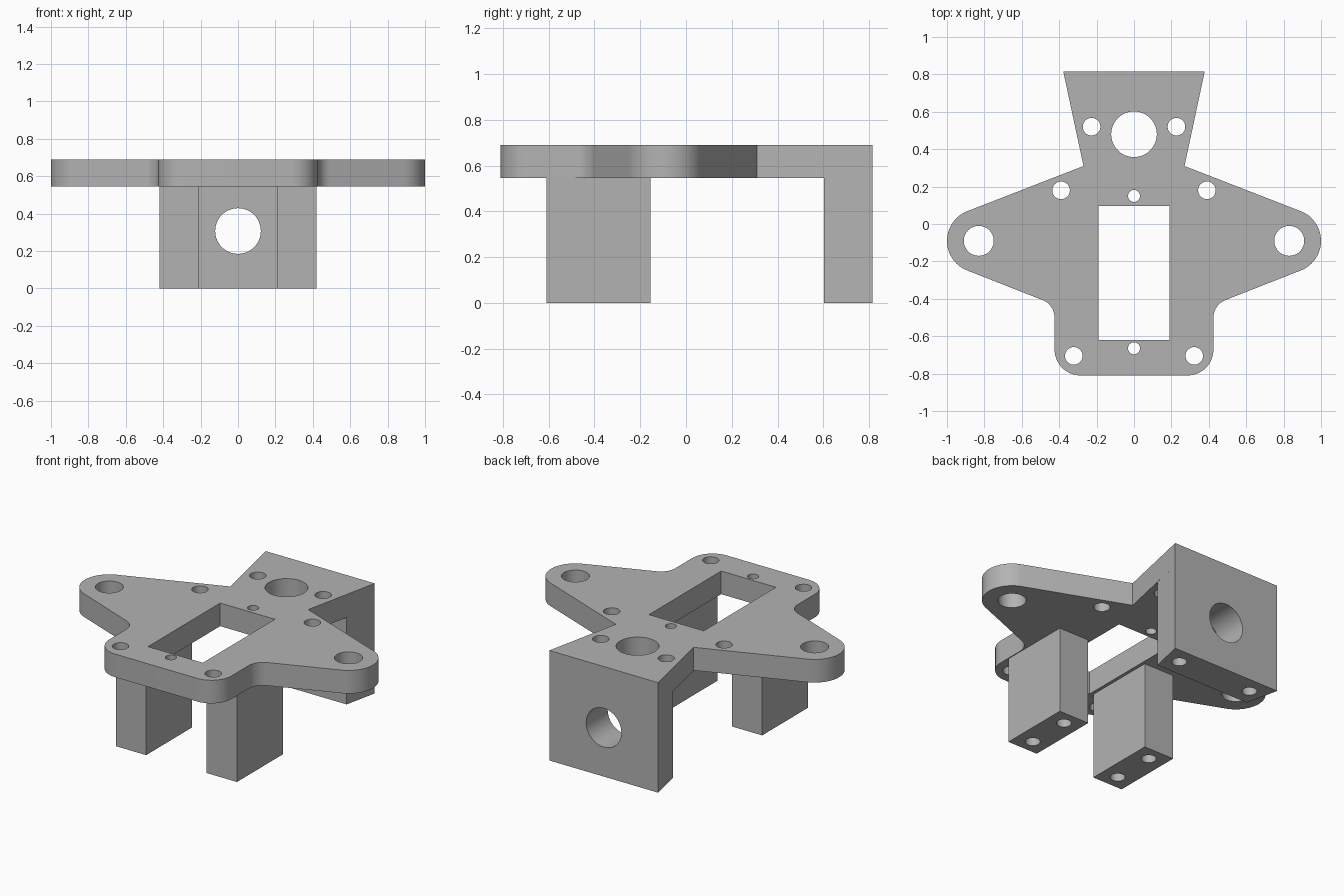
import bpy, bmesh, math
from mathutils import Matrix

if "Cube" in bpy.data.objects:
    bpy.data.objects.remove(bpy.data.objects["Cube"], do_unlink=True)

PLATE_Z0, PLATE_Z1 = 0.545, 0.69

grey = bpy.data.materials.new("plain grey")
grey.use_nodes = True
grey.diffuse_color = (0.45, 0.45, 0.45, 1)
grey.node_tree.nodes["Principled BSDF"].inputs["Base Color"].default_value = grey.diffuse_color


def arc(cx, cy, r, a0, a1, n=16):
    angles = [math.radians(a0 + (a1 - a0) * i / n) for i in range(n + 1)]
    return [(cx + r * math.cos(a), cy + r * math.sin(a)) for a in angles]


def circle(cx, cy, r, n=48):
    return arc(cx, cy, r, 0, 360, n)[:-1]


def prism(name, outlines, z0, z1, matrix=Matrix()):
    """Extrude one or more separate outlines from z0 to z1."""
    bm = bmesh.new()
    for outline in outlines:
        face = bm.faces.new([bm.verts.new((x, y, z0)) for x, y in outline])
        ext = bmesh.ops.extrude_face_region(bm, geom=[face])
        top = [v for v in ext["geom"] if isinstance(v, bmesh.types.BMVert)]
        bmesh.ops.translate(bm, verts=top, vec=(0, 0, z1 - z0))
    bmesh.ops.transform(bm, matrix=matrix, verts=bm.verts)
    bmesh.ops.recalc_face_normals(bm, faces=bm.faces)
    mesh = bpy.data.meshes.new(name)
    bm.to_mesh(mesh)
    bm.free()
    mesh.materials.append(grey)
    obj = bpy.data.objects.new(name, mesh)
    bpy.context.collection.objects.link(obj)
    return obj


def activate(obj):
    bpy.ops.object.select_all(action="DESELECT")
    obj.select_set(True)
    bpy.context.view_layer.objects.active = obj


def cut(obj, cutter):
    mod = obj.modifiers.new("holes", "BOOLEAN")
    mod.operation, mod.solver, mod.object = "DIFFERENCE", "EXACT", cutter
    activate(obj)
    bpy.ops.object.modifier_apply(modifier=mod.name)
    bpy.data.objects.remove(cutter, do_unlink=True)


def box(x0, x1, y0, y1):
    return [(x0, y0), (x1, y0), (x1, y1), (x0, y1)]


# Top plate: left half of the outline, mirrored to the other side
slope = 68.8
half = [(0.378, 0.815), (0.27, 0.31)]
half += arc(0.83, -0.09, 0.17, slope, -slope, 24)           # rounded arm tip
half += arc(0.525, -0.5, 0.1, 180 - slope, 180, 12)         # inner fillet
half += arc(0.285, -0.67, 0.14, 0, -90)                     # rounded front corner
plate = prism("top_plate", [half + [(-x, y) for x, y in reversed(half)]], PLATE_Z0, PLATE_Z1)

# Window and bolt holes through the plate
holes = [box(-0.19, 0.19, -0.62, 0.095), circle(0, 0.48, 0.122),
         circle(0, 0.15, 0.032), circle(0, -0.665, 0.032)]
for side in (-1, 1):
    holes += [circle(side * x, y, r) for x, y, r in
              [(0.83, -0.09, 0.08), (0.39, 0.18, 0.047), (0.227, 0.52, 0.047), (0.322, -0.705, 0.047)]]
cut(plate, prism("plate_cutter", holes, PLATE_Z0 - 0.1, PLATE_Z1 + 0.1))

# Front legs with blind screw holes underneath
parts = [plate]
for side, label in ((1, "left"), (-1, "right")):
    x0, x1 = sorted((side * 0.21, side * 0.42))
    leg = prism("front_leg_" + label, [box(x0, x1, -0.61, -0.155)], 0, PLATE_Z0)
    screws = [circle(side * 0.315, y, 0.043) for y in (-0.52, -0.245)]
    cut(leg, prism("leg_cutter", screws, -0.1, 0.3))
    parts.append(leg)

# Rear wall with tapered sides, a round bore and two blind screw holes
wall = prism("rear_wall", [[(-0.332, 0.602), (0.332, 0.602), (0.378, 0.815), (-0.378, 0.815)]], 0, PLATE_Z0)
cut(wall, prism("wall_screw_cutter", [circle(s * 0.26, 0.71, 0.043) for s in (-1, 1)], -0.1, 0.3))
cut(wall, prism("bore_cutter", [circle(0, 0.307, 0.122)], -1, -0.4, Matrix.Rotation(math.pi / 2, 4, "X")))
parts.append(wall)

# Smooth curved walls, keep hard edges
for part in parts:
    activate(part)
    bpy.ops.object.shade_smooth_by_angle(angle=math.radians(30))
